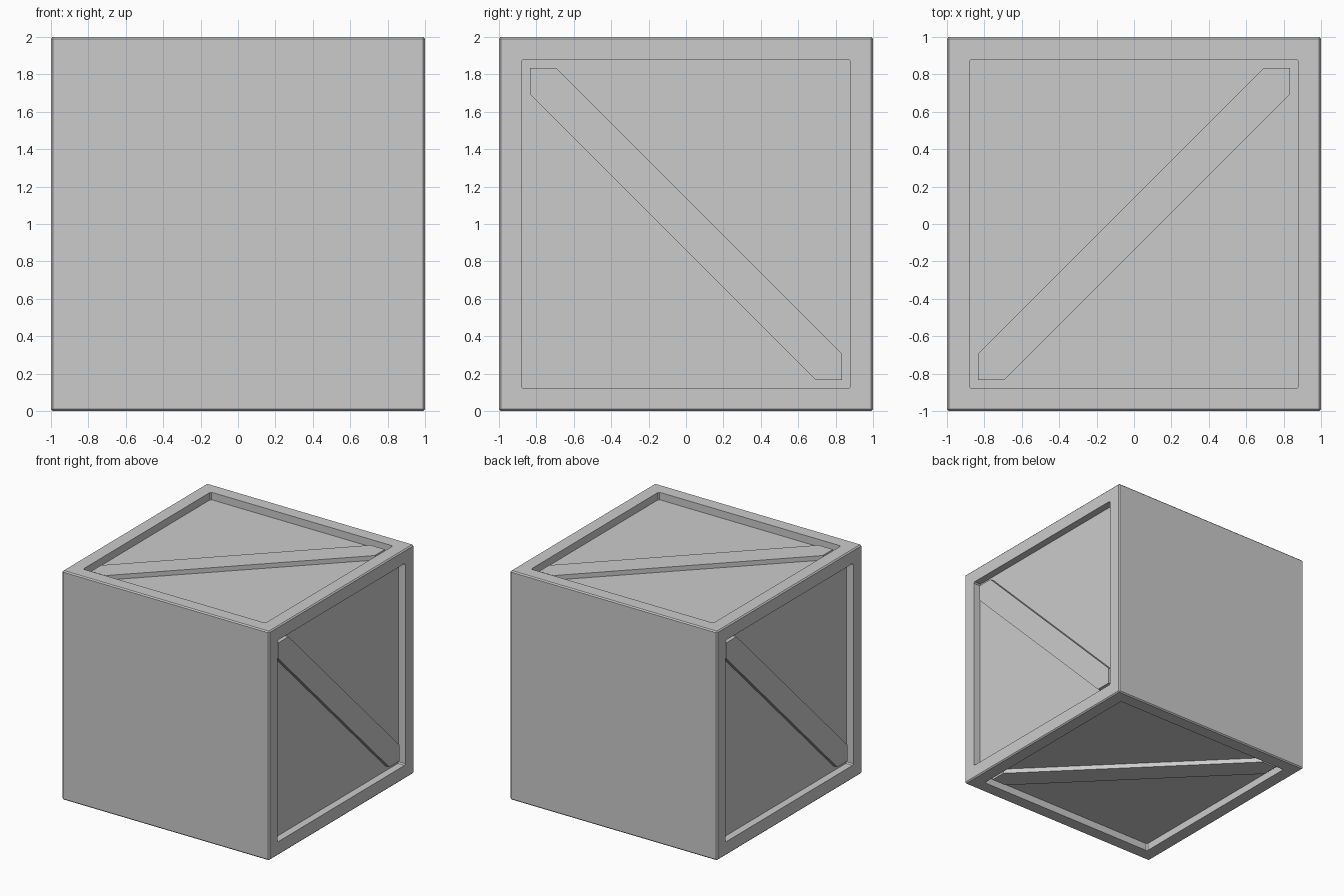
import bpy, bmesh
from math import pi
from mathutils import Matrix

if "Cube" in bpy.data.objects:
    bpy.data.objects.remove(bpy.data.objects["Cube"])

FRAME = 0.165    # width of the frame around each recess
DEPTH = 0.065    # recess depth
BRACE_TOP = 0.975
EDGE = 0.01      # small chamfer
INNER = 1 - FRAME
CUT = 0.14       # half-width of the brace along the frame


def add_object(name, bm):
    bmesh.ops.recalc_face_normals(bm, faces=bm.faces)
    mesh = bpy.data.meshes.new(name)
    bm.to_mesh(mesh)
    bm.free()
    obj = bpy.data.objects.new(name, mesh)
    bpy.context.collection.objects.link(obj)
    obj.location.z = 1
    return obj


# Crate body: chamfered cube, solid front and back, four recessed sides
bm = bmesh.new()
bmesh.ops.create_cube(bm, size=2)
bmesh.ops.bevel(bm, geom=bm.edges[:], offset=EDGE, segments=1, affect='EDGES')
bm.normal_update()
panels = [f for f in bm.faces if f.calc_area() > 3 and abs(f.normal.y) < 0.5]
bmesh.ops.inset_individual(bm, faces=panels, thickness=FRAME - EDGE)
for panel in panels:
    normal = panel.normal.copy()
    floor = bmesh.ops.extrude_discrete_faces(bm, faces=[panel])["faces"][0]
    bmesh.ops.translate(bm, verts=floor.verts, vec=-normal * DEPTH)
corners = [e for e in bm.edges if abs(e.calc_length() - DEPTH) < 1e-3]
bmesh.ops.bevel(bm, geom=corners, offset=EDGE, segments=1, affect='EDGES')
add_object("crate_body", bm)

# Diagonal braces: one six-sided plank turned around the y axis
a, b = INNER, INNER - CUT
outline = [(-a, -a), (-b, -a), (a, b), (a, a), (b, a), (-a, -b)]
for i, side in enumerate(("top", "right", "bottom", "left")):
    bm = bmesh.new()
    base = bm.faces.new([bm.verts.new((x, y, 1 - DEPTH)) for x, y in outline])
    top = bmesh.ops.extrude_face_region(bm, geom=[base], use_keep_orig=True)["geom"]
    bmesh.ops.translate(bm, verts=[v for v in top if isinstance(v, bmesh.types.BMVert)],
                        vec=(0, 0, BRACE_TOP - 1 + DEPTH))
    bmesh.ops.transform(bm, matrix=Matrix.Rotation(i * pi / 2, 4, 'Y'), verts=bm.verts)
    add_object(side + "_brace", bm)
